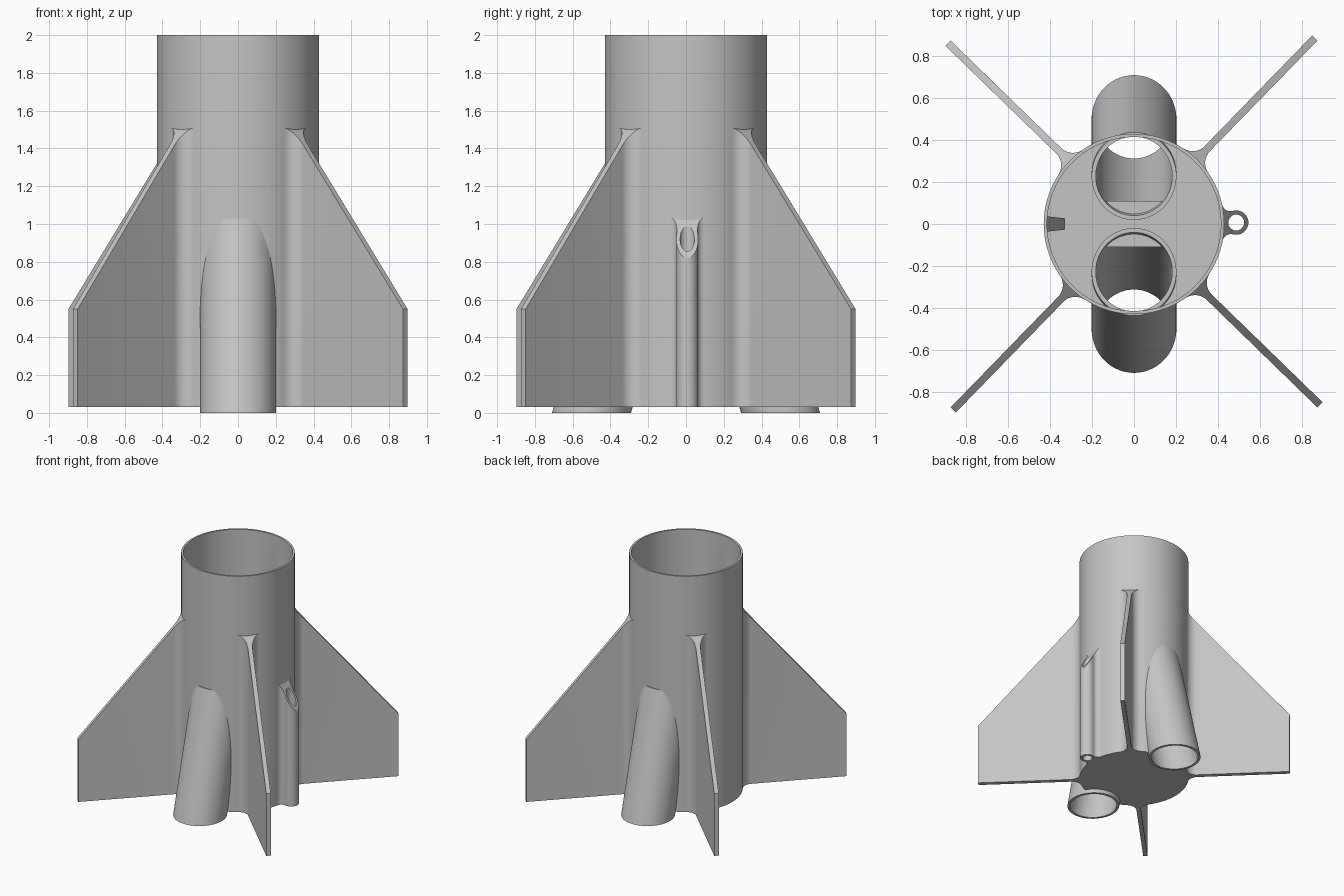
import bpy, bmesh
from math import cos, sin, pi, atan2, sqrt, radians

if "Cube" in bpy.data.objects:
    bpy.data.objects.remove(bpy.data.objects["Cube"])

grey = bpy.data.materials.new("plain_grey")
grey.use_nodes = True
COLOUR = (0.56, 0.56, 0.56, 1)
grey.diffuse_color = COLOUR
grey.node_tree.nodes["Principled BSDF"].inputs["Base Color"].default_value = COLOUR

BODY_R, BASE_Z, DECK_Z = 0.43, 0.03, 1.0


def arc(cx, cy, r, a0, a1, n):
    steps = [a0 + (a1 - a0) * i / n for i in range(n + 1)]
    return [(cx + r * cos(a), cy + r * sin(a)) for a in steps]


def ellipse(rx, ry, n=96, cx=0):
    return [(cx + rx * cos(2 * pi * i / n), ry * sin(2 * pi * i / n)) for i in range(n)]


def mirrored(half):
    """Close a half outline (v >= 0) with its reflection."""
    return half + [(u, -v) for u, v in reversed(half) if v > 1e-5]


def prism(name, outline, bottom, top, angle=0, lean=lambda z: 0):
    """Extrude an outline; top may depend on u, lean shifts v with height."""
    bm = bmesh.new()
    rings = []
    for level in (bottom, top):
        ring = []
        for u, v in outline:
            z = level(u) if callable(level) else level
            w = v + lean(z)
            ring.append(bm.verts.new((u * cos(angle) - w * sin(angle),
                                      u * sin(angle) + w * cos(angle), z)))
        rings.append(ring)
    low, high = rings
    bm.faces.new(low)
    bm.faces.new(high)
    for i in range(len(low)):
        j = (i + 1) % len(low)
        bm.faces.new((low[i], low[j], high[j], high[i]))
    bmesh.ops.recalc_face_normals(bm, faces=bm.faces)
    mesh = bpy.data.meshes.new(name)
    bm.to_mesh(mesh)
    bm.free()
    ob = bpy.data.objects.new(name, mesh)
    bpy.context.collection.objects.link(ob)
    mesh.materials.append(grey)
    return ob


def select(ob):
    bpy.ops.object.select_all(action='DESELECT')
    ob.select_set(True)
    bpy.context.view_layer.objects.active = ob


def cut(ob, cutter):
    mod = ob.modifiers.new("cut", 'BOOLEAN')
    mod.operation, mod.solver, mod.object = 'DIFFERENCE', 'EXACT', cutter
    select(ob)
    bpy.ops.object.modifier_apply(modifier=mod.name)
    bpy.data.objects.remove(cutter)


def tube_lean(z):
    return 0.5 - 0.264 * z


parts = []

# Main body: solid lower half, hollow upper half
body = prism("body", ellipse(BODY_R, BODY_R), BASE_Z, 2.0)
cut(body, prism("cup_cutter", ellipse(0.414, 0.414), DECK_Z, 2.1))
parts.append(body)

# Two splayed motor tubes, front and back
for label, turn in (("back", 0), ("front", pi)):
    cut(body, prism("bore_cutter", ellipse(0.19, 0.197), -0.1, 1.1, turn, tube_lean))
    tube = prism(label + "_motor_tube", ellipse(0.202, 0.209), 0, 1.03, turn, tube_lean)
    cut(tube, prism("tube_cutter", ellipse(0.182, 0.188), -0.1, 1.1, turn, tube_lean))
    # Flat stop across the inner edge of each tube
    segment = [p for p in ellipse(0.186, 0.192) if p[1] < -0.122]
    stop = prism(label + "_motor_stop", segment, 0.97, DECK_Z, turn, lambda z: tube_lean(1.0))
    parts += [tube, stop]

# Four fins with filleted roots and a swept upper edge
HALF_T, FILLET, TIP = 0.0175, 0.08, 1.235
cv = HALF_T + FILLET
cu = sqrt((BODY_R + FILLET) ** 2 - cv ** 2)
fin_outline = mirrored(arc(cu, cv, FILLET, atan2(-cv, -cu), -pi / 2, 10) + [(TIP, HALF_T)])


def fin_top(u):
    return 0.55 + (TIP - u) * 1.18


for i, label in enumerate(("back_left", "back_right", "front_right", "front_left")):
    parts.append(prism(label + "_fin", fin_outline, BASE_Z, fin_top,
                       radians(45.8 + 90 * i)))

# Launch guide on the left side, blended into the body
LUG_X, LUG_R, BLEND = 0.487, 0.058, 0.04
d1, d2 = BODY_R + BLEND, LUG_R + BLEND
cu = (d1 ** 2 - d2 ** 2 + LUG_X ** 2) / (2 * LUG_X)
cv = sqrt(d1 ** 2 - cu ** 2)
half = arc(cu, cv, BLEND, atan2(-cv, -cu), atan2(-cv, LUG_X - cu), 8)
half += arc(LUG_X, 0, LUG_R, atan2(cv, cu - LUG_X), 0, 14)[1:]
lug = prism("launch_guide", mirrored(half), BASE_Z,
            lambda u: 1.02 - (u - BODY_R) * 1.74, radians(0.8))
cut(lug, prism("guide_cutter", ellipse(0.038, 0.038, 32, LUG_X), -0.1, 1.1, radians(0.8)))
parts.append(lug)

# Steep cord anchor wedge on the inner right wall
anchor = [(-0.42, -0.037), (-0.33, -0.027), (-0.33, 0.027), (-0.42, 0.037)]
parts.append(prism("cord_anchor", anchor, DECK_Z - 0.01,
                   lambda u: 1.01 + (-0.33 - u) * 4))

for ob in parts:
    select(ob)
    bpy.ops.object.shade_smooth_by_angle(angle=radians(30))
